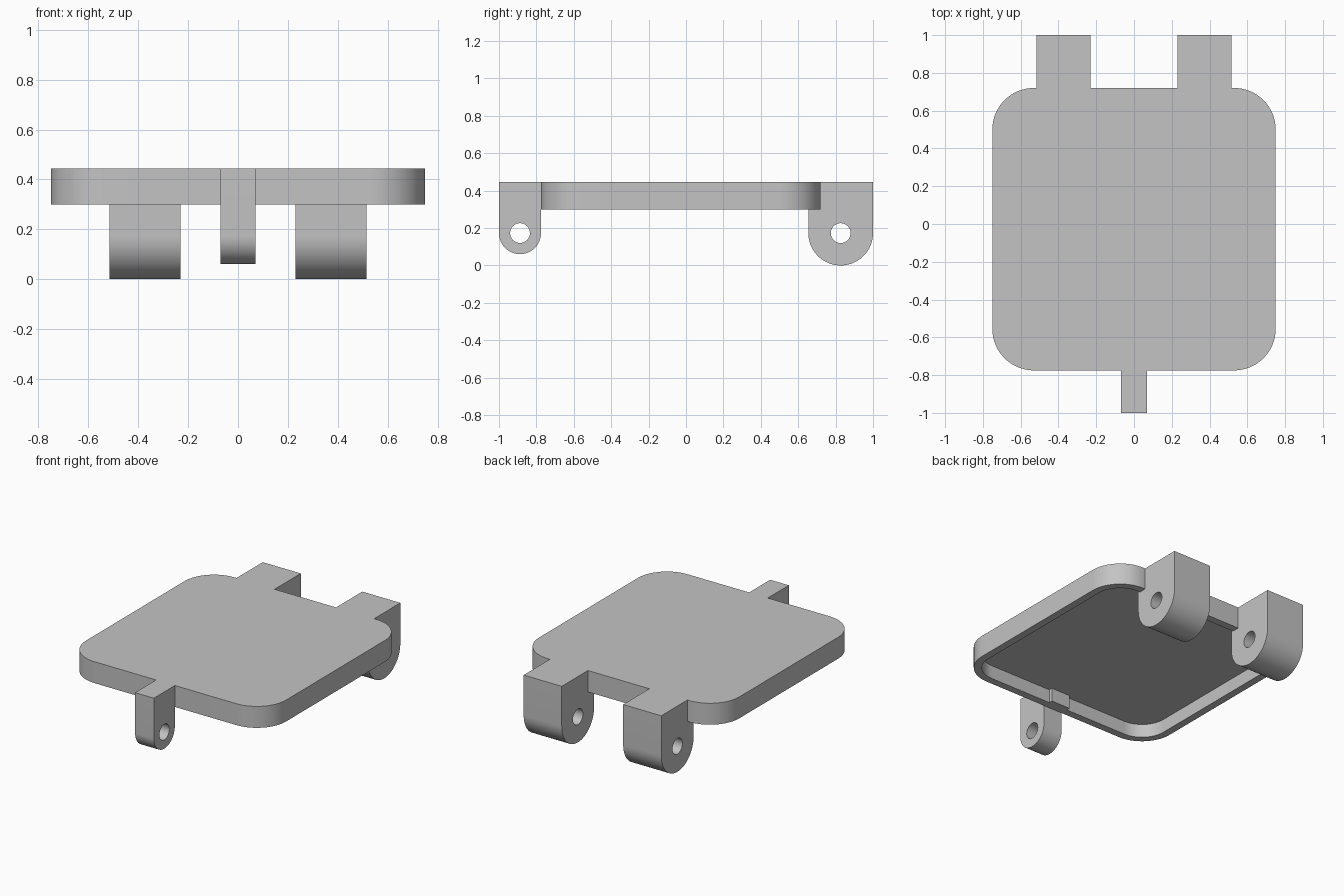
import bpy, bmesh
from math import sin, cos, pi, radians
from mathutils import Vector

if "Cube" in bpy.data.objects:
    bpy.data.objects.remove(bpy.data.objects["Cube"])

grey = bpy.data.materials.new("plain_grey")
grey.use_nodes = True
COLOUR = (0.55, 0.55, 0.55, 1)
grey.diffuse_color = COLOUR
grey.node_tree.nodes["Principled BSDF"].inputs["Base Color"].default_value = COLOUR

TOP, UNDER = 0.445, 0.3
HALF_W, FRONT, BACK = 0.75, -0.775, 0.72
WALL, CORNER = 0.05, 0.22


def arc(cx, cy, r, start, end, steps):
    angles = [start + (end - start) * i / steps for i in range(steps + 1)]
    return [(cx + r * cos(a), cy + r * sin(a)) for a in angles]


def rounded_rect(inset):
    r = CORNER - inset
    x, y0, y1 = HALF_W - CORNER, FRONT + CORNER, BACK - CORNER
    corners = [(x, y1), (-x, y1), (-x, y0), (x, y0)]
    return [p for i, (cx, cy) in enumerate(corners)
            for p in arc(cx, cy, r, i * pi / 2, (i + 1) * pi / 2, 16)]


def prism(name, profile, low, high, along_x=False):
    """Extrude a closed profile along z, or a (y, z) profile along x."""
    bm = bmesh.new()
    place = (lambda a, b: (low, a, b)) if along_x else (lambda a, b: (a, b, low))
    face = bm.faces.new([bm.verts.new(place(a, b)) for a, b in profile])
    new = bmesh.ops.extrude_face_region(bm, geom=[face])["geom"]
    shift = Vector((high - low, 0, 0) if along_x else (0, 0, high - low))
    bmesh.ops.translate(bm, vec=shift,
                        verts=[g for g in new if isinstance(g, bmesh.types.BMVert)])
    bmesh.ops.recalc_face_normals(bm, faces=bm.faces)
    mesh = bpy.data.meshes.new(name)
    bm.to_mesh(mesh)
    bm.free()
    mesh.materials.append(grey)
    obj = bpy.data.objects.new(name, mesh)
    bpy.context.collection.objects.link(obj)
    return obj


def combine(target, other, operation):
    mod = target.modifiers.new(operation.title(), 'BOOLEAN')
    mod.operation, mod.solver, mod.object = operation, 'EXACT', other
    bpy.context.view_layer.objects.active = target
    bpy.ops.object.modifier_apply(modifier=mod.name)
    bpy.data.objects.remove(other)


def lug(name, y, r, x0, x1):
    """Tall hinge ear with a rounded lower end."""
    profile = arc(y, r_base(r, y), r, pi, 2 * pi, 32) + [(y + r, TOP), (y - r, TOP)]
    return prism(name, profile, x0, x1, along_x=True)


def r_base(r, y):
    return PIN_Z


PIN_Z, PIN_R = 0.173, 0.053
FRONT_Y, FRONT_R = -0.8875, 0.1125
BACK_Y, BACK_R = 0.827, 0.173

# Shallow lid, hollow underneath
lid = prism("hinged_lid", rounded_rect(0), UNDER, TOP)
combine(lid, prism("pocket", rounded_rect(WALL), UNDER - 0.1, TOP - 0.055), 'DIFFERENCE')

# Two wide hinge lugs at the back, one narrow latch lug at the front
for side, x0, x1 in (("left", 0.23, 0.515), ("right", -0.515, -0.23)):
    combine(lid, lug(side + "_hinge_lug", BACK_Y, BACK_R, x0, x1), 'UNION')
combine(lid, lug("latch_lug", FRONT_Y, FRONT_R, -0.07, 0.07), 'UNION')

# Root of the latch lug, carried through the front wall
root = [(FRONT - 0.1, UNDER), (-0.7, UNDER), (-0.7, TOP), (FRONT - 0.1, TOP)]
combine(lid, prism("latch_root", root, -0.07, 0.07, along_x=True), 'UNION')

# Pin holes through the lugs
for y in (FRONT_Y, BACK_Y):
    hole = arc(y, PIN_Z, PIN_R, 0, 2 * pi, 32)[:-1]
    combine(lid, prism("pin_hole", hole, -1, 1, along_x=True), 'DIFFERENCE')

# Smooth rounded surfaces, keep crisp edges
bpy.ops.object.select_all(action='DESELECT')
lid.select_set(True)
bpy.context.view_layer.objects.active = lid
bpy.ops.object.shade_smooth_by_angle(angle=radians(30))
